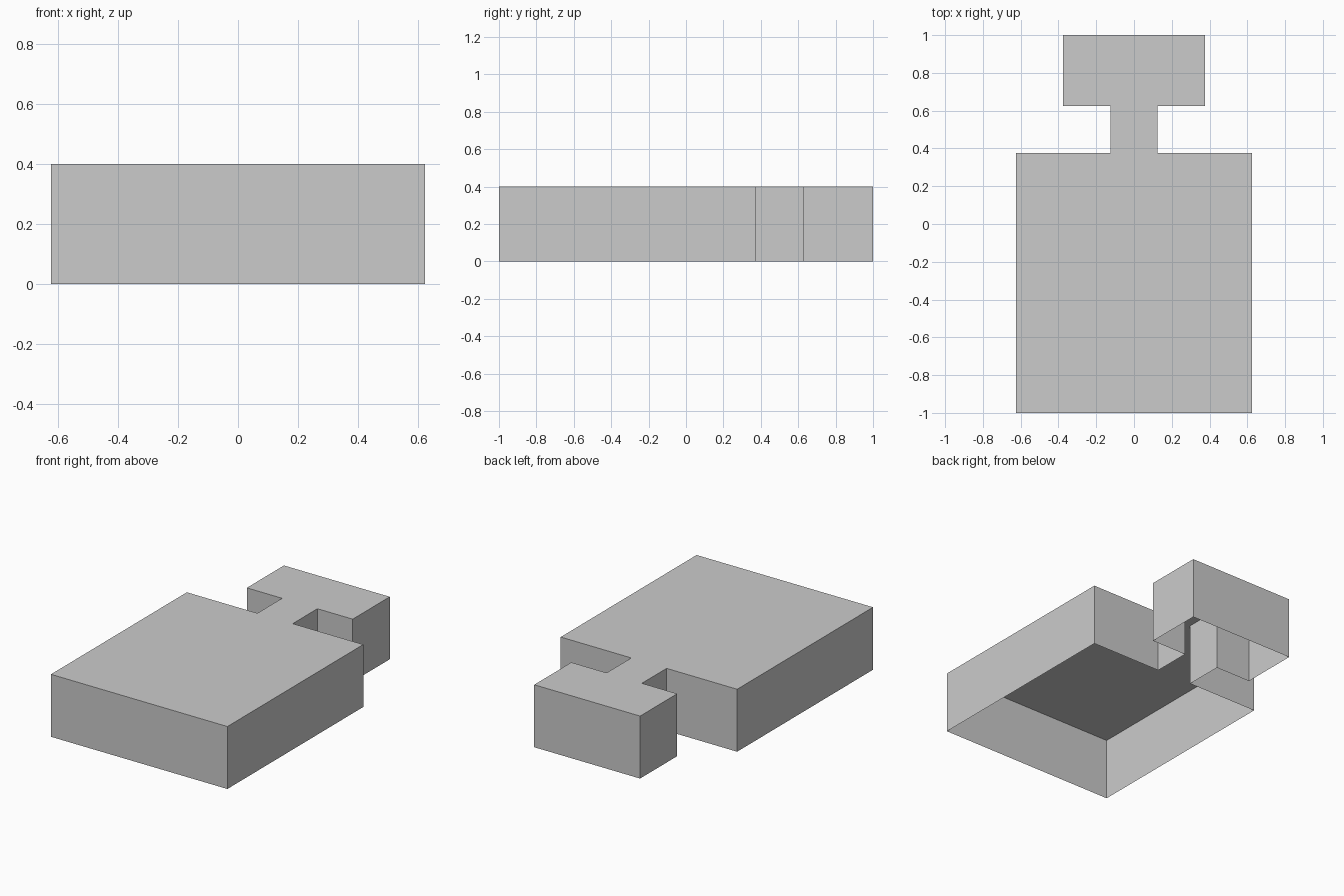
import bpy
import bmesh

if "Cube" in bpy.data.objects:
    bpy.data.objects.remove(bpy.data.objects["Cube"])

HEIGHT = 0.4

# right half of the plan outline, front to back; mirrored for the left half
half = [(0.625, -1.0), (0.625, 0.375), (0.125, 0.375),
        (0.125, 0.625), (0.375, 0.625), (0.375, 1.0)]
outline = half + [(-x, y) for x, y in reversed(half)]

# flat top with thin walls dropping to the ground, open underneath
bm = bmesh.new()
top = [bm.verts.new((x, y, HEIGHT)) for x, y in outline]
base = [bm.verts.new((x, y, 0)) for x, y in outline]
bm.faces.new(top)
for i in range(len(outline)):
    j = (i + 1) % len(outline)
    bm.faces.new((base[i], base[j], top[j], top[i]))

mesh = bpy.data.meshes.new("open_bottom_shell")
bm.to_mesh(mesh)
bm.free()
shell = bpy.data.objects.new("open_bottom_shell", mesh)
bpy.context.collection.objects.link(shell)
